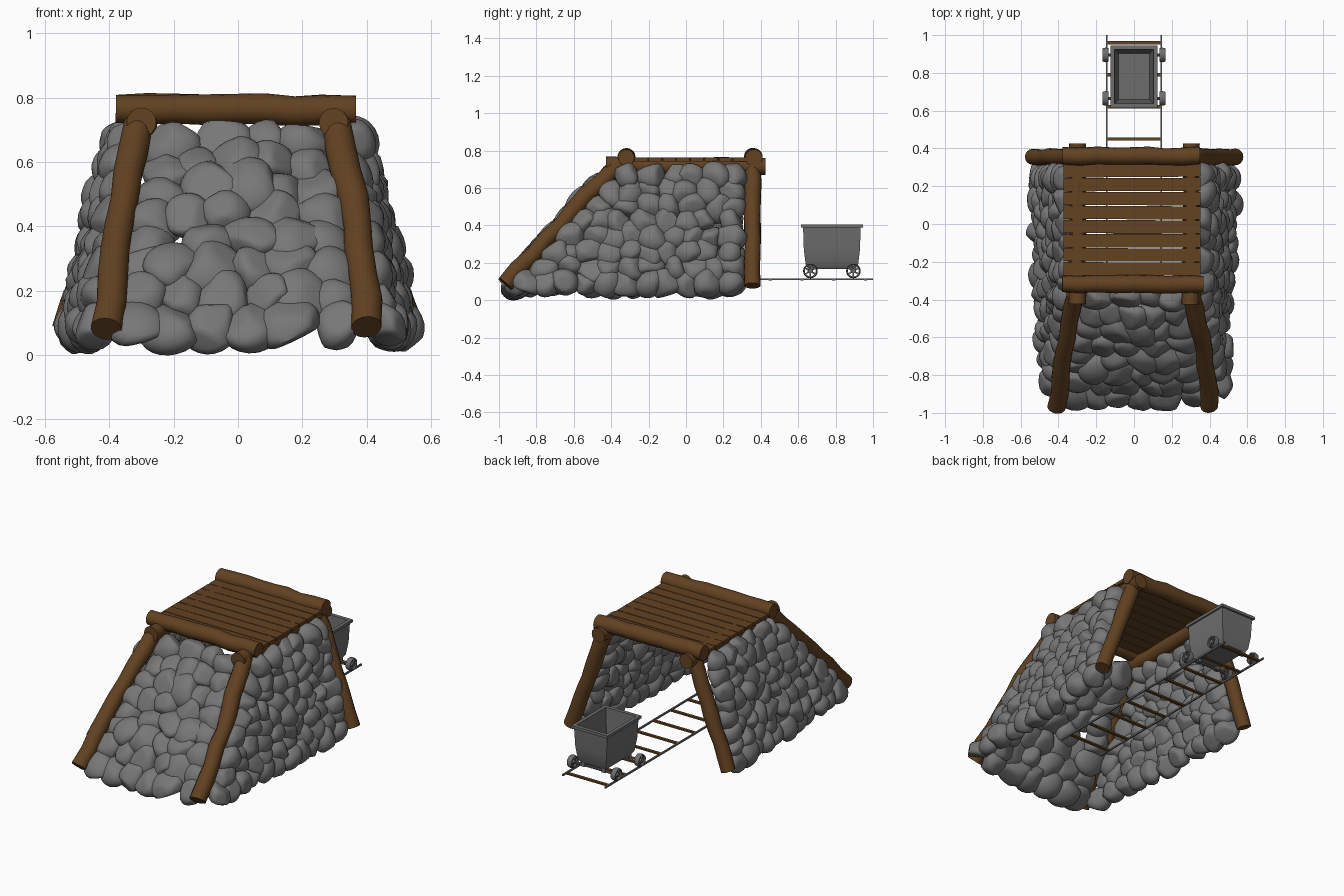
import bpy, bmesh, random
from math import radians, sin, cos, pi
from mathutils import Vector, Matrix, Euler

random.seed(11)
cube = bpy.data.objects.get("Cube")
if cube:
    bpy.data.objects.remove(cube, do_unlink=True)


def material(name, rgb):
    m = bpy.data.materials.new(name)
    m.use_nodes = True
    m.diffuse_color = (*rgb, 1)
    m.node_tree.nodes["Principled BSDF"].inputs["Base Color"].default_value = (*rgb, 1)
    return m


WOOD = material("brown wood", (0.122, 0.054, 0.0155))
STONE = material("grey stone", (0.185, 0.185, 0.185))
IRON = material("dark iron", (0.155, 0.155, 0.155))


def finish(name, bm, mat, angle=40):
    bmesh.ops.recalc_face_normals(bm, faces=bm.faces)
    me = bpy.data.meshes.new(name)
    bm.to_mesh(me)
    bm.free()
    me.materials.append(mat)
    me.shade_smooth()
    me.set_sharp_from_angle(angle=radians(angle))
    ob = bpy.data.objects.new(name, me)
    bpy.context.scene.collection.objects.link(ob)


def bridge(bm, rings):
    """Skin a list of vertex loops and cap both ends."""
    n = len(rings[0])
    for a, b in zip(rings, rings[1:]):
        for i in range(n):
            j = (i + 1) % n
            bm.faces.new((a[i], a[j], b[j], b[i]))
    bm.faces.new(rings[0])
    bm.faces.new(rings[-1])


def log(name, start, end, radius, bow=(0, 0, 0), wobble=0.004, sides=16, steps=9):
    """Slightly crooked round timber."""
    start, end, bow = Vector(start), Vector(end), Vector(bow)
    turn = (end - start).to_track_quat('Z', 'Y')
    bm = bmesh.new()
    rings = []
    for k in range(steps):
        t = k / (steps - 1)
        shift = Vector([random.uniform(-wobble, wobble) for _ in range(3)])
        centre = start.lerp(end, t) + bow * sin(pi * t) + shift
        r = radius * random.uniform(0.92, 1.04)
        rings.append([bm.verts.new(centre + turn @ Vector(
            (r * cos(2 * pi * i / sides), r * sin(2 * pi * i / sides), 0)))
            for i in range(sides)])
    bridge(bm, rings)
    finish(name, bm, WOOD, 50)


def box(bm, centre, size, rot=(0, 0, 0)):
    mat = Matrix.LocRotScale(Vector(centre), Euler(rot), Vector(size))
    bmesh.ops.create_cube(bm, size=1, matrix=mat)


def rod(bm, a, b, r, sides=10):
    a, b = Vector(a), Vector(b)
    mat = Matrix.LocRotScale((a + b) / 2, (b - a).to_track_quat('Z', 'Y'), None)
    bmesh.ops.create_cone(bm, cap_ends=True, segments=sides, radius1=r, radius2=r,
                          depth=(b - a).length, matrix=mat)


def stone(bm, centre, basis, size):
    """Rounded boulder: a ball flattened against random planes."""
    verts = bmesh.ops.create_icosphere(bm, subdivisions=3, radius=1)["verts"]
    for _ in range(7):
        n = Vector([random.gauss(0, 1) for _ in range(3)]).normalized()
        d = random.uniform(0.62, 0.9)
        for v in verts:
            v.co -= n * max(0, v.co.dot(n) - d) * 0.85
    tilt = Euler([random.uniform(-0.4, 0.4), random.uniform(-0.4, 0.4),
                  random.uniform(-1.2, 1.2)]).to_matrix()
    for v in verts:
        local = Vector([c * s for c, s in zip(v.co, size)])
        v.co = centre + basis @ (tilt @ local)


def stone_wall(name, bl, br, tr, tl, rows, pitch, bulge):
    """Jittered courses of stones filling a four-cornered panel."""
    bl, br, tr, tl = map(Vector, (bl, br, tr, tl))
    u = (br - bl).normalized()
    n = u.cross(tl - bl).normalized()
    basis = Matrix((u, n.cross(u), n)).transposed()
    rise = ((tl + tr) - (bl + br)).length / 2 / (rows - 1)
    bm = bmesh.new()
    for k in range(rows):
        v = k / (rows - 1)
        a, b = bl.lerp(tl, v), br.lerp(tr, v)
        count = max(2, round((b - a).length / pitch) + 1)
        for i in range(count):
            t = i / (count - 1)
            swell = bulge * sin(pi * v) * sin(pi * t)
            if 0 < i < count - 1:
                t += (0.25 if k % 2 else -0.25) / count
            c = a.lerp(b, t) + n * (swell + random.uniform(-0.012, 0.012))
            if 0 < i < count - 1:
                c += u * random.uniform(-0.18, 0.18) * pitch
            if 0 < k < rows - 1:
                c += basis.col[1] * random.uniform(-0.15, 0.15) * rise
            grow = random.uniform(0.92, 1.25)
            size = (pitch * 0.73 * grow, rise * 0.76 * grow, random.uniform(0.055, 0.075))
            stone(bm, c, basis, size)
    finish(name, bm, STONE, 60)


# Stone walls: two leaning sides and a sloping front
stone_wall("right_stone_wall", (-0.505, 0.24, 0.09), (-0.45, -0.84, 0.09),
           (-0.345, -0.31, 0.66), (-0.36, 0.24, 0.66), 8, 0.108, 0.012)
stone_wall("left_stone_wall", (0.45, -0.84, 0.09), (0.505, 0.24, 0.09),
           (0.36, 0.24, 0.66), (0.345, -0.31, 0.66), 8, 0.108, 0.012)
stone_wall("front_stone_wall", (-0.315, -0.90, 0.09), (0.315, -0.90, 0.09),
           (0.205, -0.39, 0.65), (-0.205, -0.39, 0.65), 8, 0.12, 0.05)

# Timber frame
for side, s in (("right", -1), ("left", 1)):
    log(side + "_front_leg", (0.405 * s, -0.965, 0.085), (0.305 * s, -0.375, 0.715),
        0.047, (0.012 * s, -0.004, 0.004), 0.006)
    log(side + "_back_leg", (0.54 * s, 0.355, 0.075), (0.30 * s, 0.355, 0.72), 0.045)
    log(side + "_roof_beam", (0.30 * s, -0.425, 0.72), (0.30 * s, 0.425, 0.715), 0.045)
log("front_cross_beam", (-0.378, -0.32, 0.766), (0.365, -0.32, 0.76), 0.047)
log("back_cross_beam", (-0.378, 0.36, 0.766), (0.35, 0.36, 0.762), 0.047)

# Roof planks
bm = bmesh.new()
for k in range(8):
    box(bm, (-0.01, -0.238 + 0.0745 * k, 0.752), (0.725, 0.07, 0.02),
        (0, 0, random.uniform(-0.007, 0.007)))
finish("roof_planks", bm, WOOD)

# Track
bm = bmesh.new()
for x in (-0.145, 0.145):
    box(bm, (x, 0.26, 0.112), (0.009, 1.48, 0.01))
finish("track_rails", bm, IRON)
bm = bmesh.new()
for k in range(9):
    box(bm, (0, 0.96 - 0.17 * k, 0.11), (0.285, 0.018, 0.01))
finish("track_ties", bm, WOOD)

# Cart tub: rectangular sections from the underside, over the rim, to the inner floor
CART_Y = 0.78
SECTIONS = ((0.168, 0.08, 0.125), (0.19, 0.095, 0.14), (0.27, 0.107, 0.15),
            (0.388, 0.113, 0.154), (0.388, 0.124, 0.166), (0.405, 0.124, 0.166),
            (0.405, 0.103, 0.143), (0.27, 0.095, 0.136), (0.19, 0.082, 0.122))
bm = bmesh.new()
rings = [[bm.verts.new((i * hx, CART_Y + j * hy, z))
          for i, j in ((-1, -1), (1, -1), (1, 1), (-1, 1))] for z, hx, hy in SECTIONS]
bridge(bm, rings)
finish("cart_tub", bm, IRON, 30)

# Cart wheels and axles
bm = bmesh.new()
WHEEL_Z, WHEEL_R = 0.156, 0.039
for y in (CART_Y - 0.115, CART_Y + 0.115):
    rod(bm, (-0.16, y, WHEEL_Z), (0.16, y, WHEEL_Z), 0.008)
    for s in (-1, 1):
        x = 0.15 * s
        rod(bm, (x - 0.016, y, WHEEL_Z), (x + 0.016, y, WHEEL_Z), 0.013, 12)
        rim = []
        for dx, r in ((-0.016, WHEEL_R - 0.004), (0, WHEEL_R), (0.016, WHEEL_R - 0.004),
                      (0.014, WHEEL_R - 0.01), (-0.014, WHEEL_R - 0.01)):
            rim.append([bm.verts.new((x + dx, y + r * cos(a * pi / 10),
                                      WHEEL_Z + r * sin(a * pi / 10))) for a in range(20)])
        for p, q in zip(rim, rim[1:] + rim[:1]):
            for i in range(20):
                j = (i + 1) % 20
                bm.faces.new((p[i], p[j], q[j], q[i]))
        for k in range(3):
            box(bm, (x, y, WHEEL_Z), (0.012, 0.066, 0.008), (k * pi / 3 + pi / 6, 0, 0))
    # bearing blocks under the tub
    for s in (-1, 1):
        box(bm, (0.07 * s, y, 0.165), (0.025, 0.03, 0.03))
finish("cart_wheels", bm, IRON, 35)
